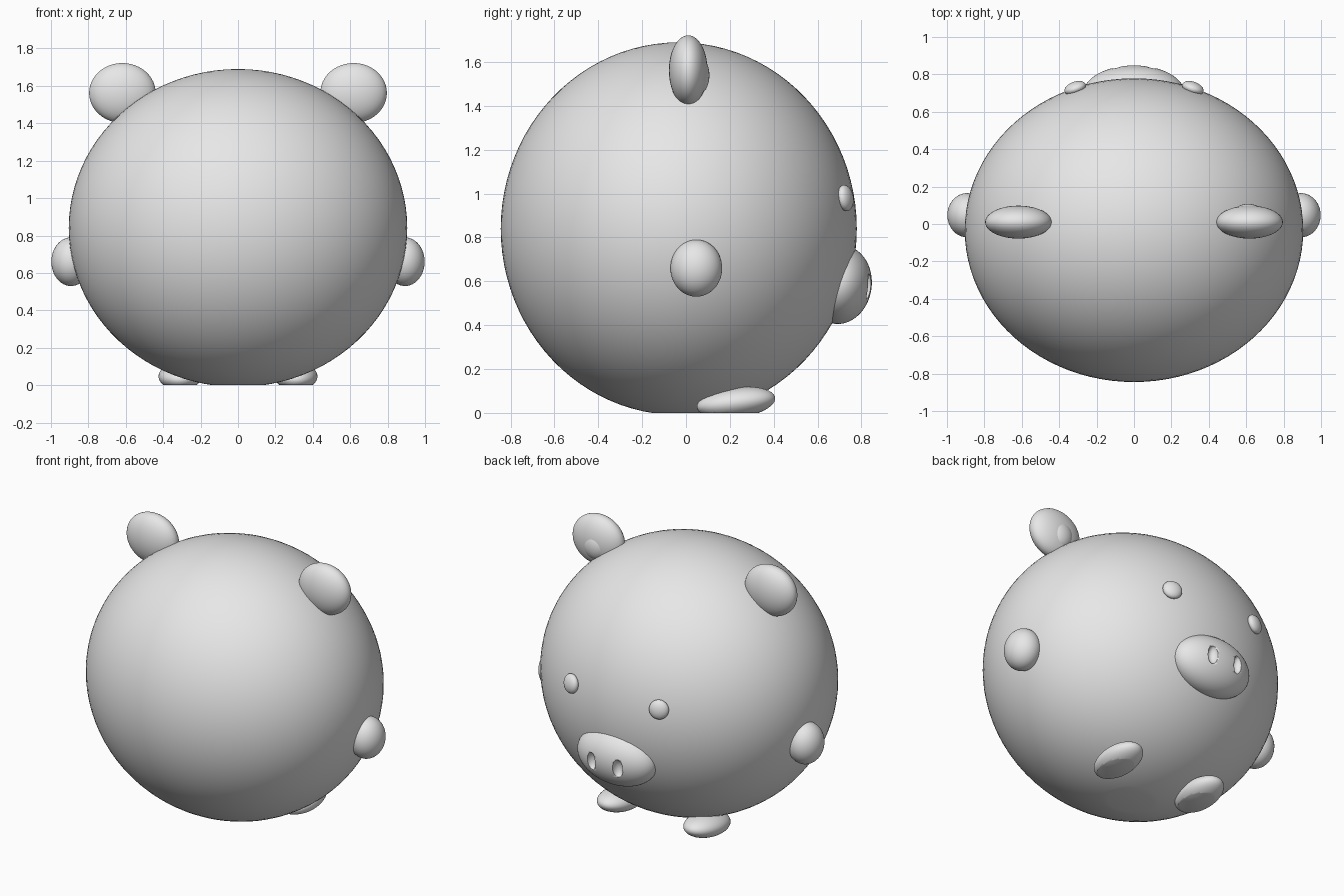
import bpy, bmesh
from math import radians
from mathutils import Matrix, Vector, Euler

cube = bpy.data.objects.get("Cube")
if cube:
    bpy.data.objects.remove(cube, do_unlink=True)

GREY = (0.8, 0.8, 0.8, 1)
mat = bpy.data.materials.new("plain grey")
mat.use_nodes = True
mat.diffuse_color = GREY
mat.node_tree.nodes["Principled BSDF"].inputs["Base Color"].default_value = GREY


def ellipsoid(name, centre, radii, tilt=(0, 0, 0), flat_base=False, segments=48):
    """Smooth ellipsoid; flat_base trims it level with the ground."""
    bm = bmesh.new()
    bmesh.ops.create_uvsphere(bm, u_segments=segments, v_segments=segments // 2, radius=1)
    turn = Euler([radians(a) for a in tilt]).to_matrix().to_4x4()
    bm.transform(Matrix.Translation(centre) @ turn @ Matrix.Diagonal((*radii, 1)))
    if flat_base:
        geom = bm.verts[:] + bm.edges[:] + bm.faces[:]
        cut = bmesh.ops.bisect_plane(bm, geom=geom, plane_co=Vector(),
                                     plane_no=(0, 0, -1), clear_outer=True)
        rim = [e for e in cut["geom_cut"] if isinstance(e, bmesh.types.BMEdge)]
        bmesh.ops.contextual_create(bm, geom=rim)
        bmesh.ops.recalc_face_normals(bm, faces=bm.faces[:])
    mesh = bpy.data.meshes.new(name)
    bm.to_mesh(mesh)
    bm.free()
    mesh.materials.append(mat)
    obj = bpy.data.objects.new(name, mesh)
    bpy.context.collection.objects.link(obj)
    bpy.ops.object.select_all(action="DESELECT")
    obj.select_set(True)
    bpy.context.view_layer.objects.active = obj
    bpy.ops.object.shade_smooth_by_angle(angle=radians(40))
    return obj


# Round body and snout
ellipsoid("body", (0, -0.033, 0.84), (0.905, 0.812, 0.85), flat_base=True, segments=96)
snout = ellipsoid("snout", (0, 0.70, 0.585), (0.27, 0.147, 0.18), tilt=(-8, 0, 0), segments=64)

# Paired parts
for side, s in (("left", 1), ("right", -1)):
    ellipsoid(side + "_ear", (s * 0.618, 0.01, 1.562), (0.178, 0.088, 0.16))
    ellipsoid(side + "_arm", (s * 0.893, 0.047, 0.66), (0.105, 0.118, 0.13))
    ellipsoid(side + "_foot", (s * 0.31, 0.228, 0.047), (0.115, 0.18, 0.07),
              tilt=(7, 0, 0), flat_base=True)
    ellipsoid(side + "_eye", (s * 0.315, 0.727, 0.98), (0.06, 0.033, 0.06),
              tilt=(8, 0, s * -20), segments=32)

    # Nostril hollow
    cutter = ellipsoid(side + "_nostril_cutter", (s * 0.095, 0.84, 0.575),
                       (0.033, 0.04, 0.06), segments=32)
    cutter.hide_render = True
    cutter.hide_set(True)
    hollow = snout.modifiers.new(side + "_nostril", "BOOLEAN")
    hollow.operation = "DIFFERENCE"
    hollow.solver = "EXACT"
    hollow.object = cutter

# Small bulge inside the left ear
ellipsoid("left_inner_ear", (0.61, 0.05, 1.54), (0.085, 0.057, 0.09), segments=32)
